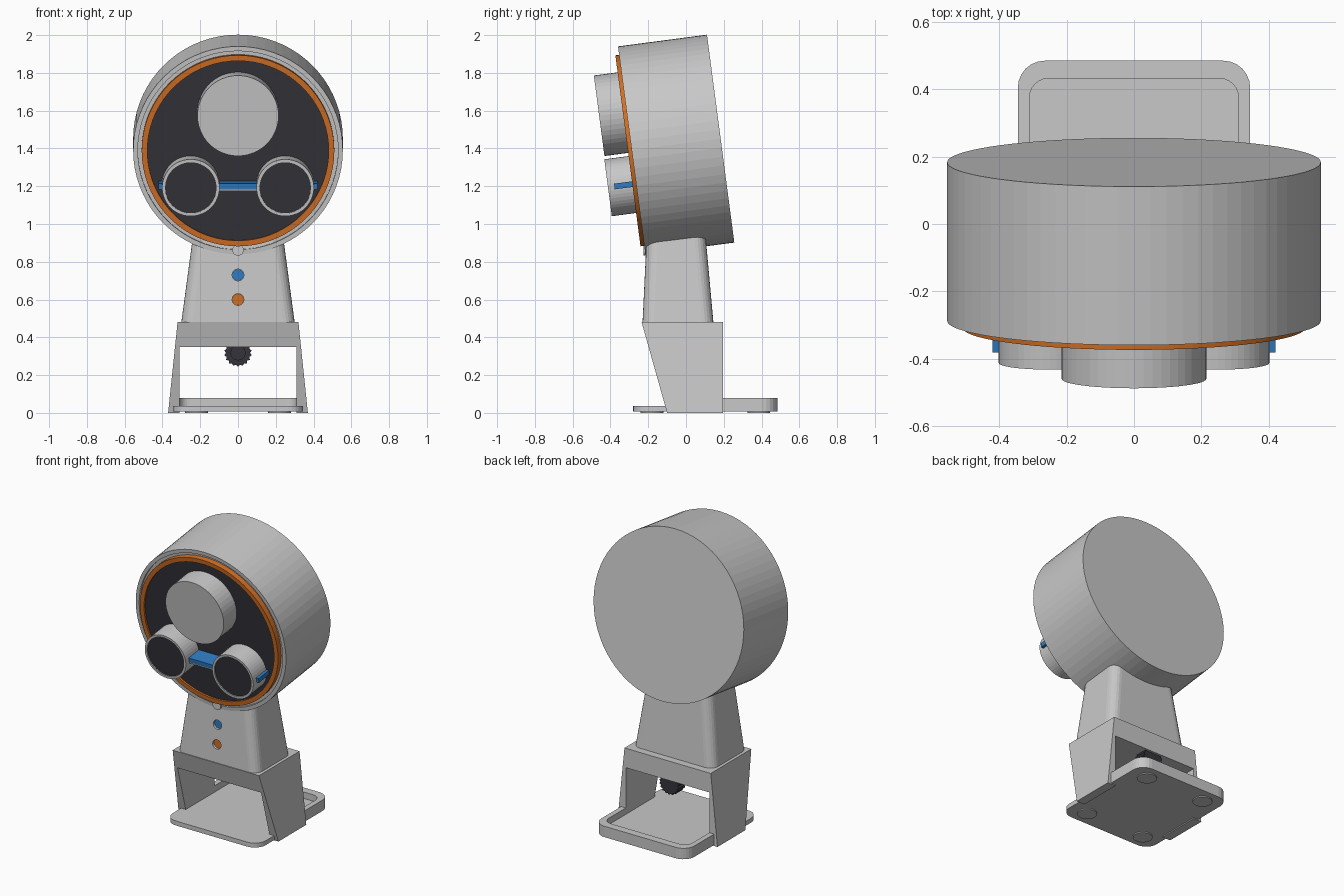
import bpy, bmesh
from math import sin, cos, pi, radians
from mathutils import Matrix, Vector

if "Cube" in bpy.data.objects:
    bpy.data.objects.remove(bpy.data.objects["Cube"])


def material(name, rgb):
    m = bpy.data.materials.new(name)
    m.use_nodes = True
    m.diffuse_color = (*rgb, 1)
    m.node_tree.nodes["Principled BSDF"].inputs["Base Color"].default_value = (*rgb, 1)
    return m


GREY = material("light grey", (0.58, 0.58, 0.58))
DARK = material("charcoal", (0.035, 0.033, 0.043))
ORANGE = material("orange", (0.64, 0.16, 0.018))
BLUE = material("blue", (0.028, 0.2, 0.54))


def finish(name, bm, mat, matrix=Matrix()):
    bmesh.ops.remove_doubles(bm, verts=bm.verts, dist=1e-5)
    bmesh.ops.recalc_face_normals(bm, faces=bm.faces)
    mesh = bpy.data.meshes.new(name)
    bm.to_mesh(mesh)
    bm.free()
    mesh.materials.append(mat)
    obj = bpy.data.objects.new(name, mesh)
    obj.matrix_world = matrix
    bpy.context.collection.objects.link(obj)
    return obj


def lathe(name, profile, mat, matrix, segs=48):
    """Spin (radius, height) points around local z."""
    bm = bmesh.new()
    verts = [bm.verts.new((r, 0, h)) for r, h in profile]
    edges = [bm.edges.new(pair) for pair in zip(verts, verts[1:])]
    bmesh.ops.spin(bm, geom=verts + edges, cent=(0, 0, 0), axis=(0, 0, 1),
                   angle=2 * pi, steps=segs)
    return finish(name, bm, mat, matrix)


def disc(name, radius, low, high, mat, matrix, segs=48):
    return lathe(name, [(0, low), (radius, low), (radius, high), (0, high)], mat, matrix, segs)


def loft(name, rings, mat, matrix=Matrix()):
    """Join equal-length point loops and cap both ends."""
    bm = bmesh.new()
    loops = [[bm.verts.new(p) for p in ring] for ring in rings]
    n = len(loops[0])
    for a, b in zip(loops, loops[1:]):
        for i in range(n):
            j = (i + 1) % n
            bm.faces.new((a[i], a[j], b[j], b[i]))
    bm.faces.new(loops[0])
    bm.faces.new(loops[-1])
    return finish(name, bm, mat, matrix)


def rounded(x, y0, y1, r, z, steps=6):
    """Rounded rectangle, starting at the front left corner."""
    centres = [(x - r, y0 + r, -90), (x - r, y1 - r, 0), (r - x, y1 - r, 90), (r - x, y0 + r, 180)]
    return [(cx + r * cos(radians(a + 90 * k / steps)), cy + r * sin(radians(a + 90 * k / steps)), z)
            for cx, cy, a in centres for k in range(steps + 1)]


def box(name, x, y0, y1, z0, z1, mat, matrix):
    rings = [[(-x, y0, z), (x, y0, z), (x, y1, z), (-x, y1, z)] for z in (z0, z1)]
    return loft(name, rings, mat, matrix)


# Tilted head frame: local z points out of the face, local y points up it
HEAD = Matrix.Translation((0, -0.2875, 1.39)) @ Matrix.Rotation(radians(97.5), 4, "X")


def on_face(x, y):
    return HEAD @ Matrix.Translation((x, y, 0))


# Head drum with raised rim, orange ring and dark face
lathe("head_drum", [(0, -0.475), (0.555, -0.475), (0.555, 0), (0.53, 0),
                    (0.53, -0.015), (0, -0.015)], GREY, HEAD, 72)
lathe("face_ring", [(0.51, -0.015), (0.51, 0.02), (0.48, 0.02), (0.48, -0.015),
                    (0.51, -0.015)], ORANGE, HEAD, 72)
disc("face_panel", 0.485, -0.014, 0.008, DARK, HEAD, 72)

# Large upper barrel and two lower eye barrels
disc("upper_barrel", 0.215, 0, 0.147, GREY, on_face(0, 0.204))
for side, sx in (("left", 1), ("right", -1)):
    place = on_face(sx * 0.25, -0.18)
    lathe(side + "_eye_barrel", [(0, 0), (0.152, 0), (0.152, 0.15), (0.136, 0.15),
                                 (0.136, 0.138), (0, 0.138)], GREY, place)
    disc(side + "_eye_lens", 0.136, 0.137, 0.143, DARK, place)

# Bar through the eyes
box("eye_bar", 0.42, -0.193, -0.163, 0, 0.116, BLUE, HEAD)
box("eye_bar_strip", 0.11, -0.201, -0.193, 0, 0.114, GREY, HEAD)

# Neck, tapering up into the drum
neck = loft("neck", [rounded(0.3, -0.23, 0.145, 0.06, 0.48),
                     rounded(0.23, -0.205, 0.098, 0.06, 1.0)], GREY)

# Row of indicators: two sunken, the top one raised
FORWARD = Matrix.Rotation(radians(90), 4, "X")
for name, z, mat in (("lower", 0.6, ORANGE), ("middle", 0.73, BLUE)):
    front = 0.23 - 0.025 * (z - 0.48) / 0.52
    place = Matrix.Translation((0, -front, z)) @ FORWARD
    cutter = disc(name + "_indicator_cutter", 0.031, -0.025, 0.05, mat, place, 24)
    cutter.hide_render = True
    cutter.hide_viewport = True
    cut = neck.modifiers.new(name + " hole", "BOOLEAN")
    cut.operation = "DIFFERENCE"
    cut.object = cutter
    disc(name + "_indicator", 0.0305, -0.03, -0.014, mat, place, 24)
disc("top_indicator", 0.03, 0, 0.226, GREY, Matrix.Translation((0, 0, 0.862)) @ FORWARD, 24)

# Arched stand with sloping front
arch = [(-0.37, 0), (-0.31, 0), (-0.31, 0.35), (0.31, 0.35),
        (0.31, 0), (0.37, 0), (0.32, 0.48), (-0.32, 0.48)]
loft("stand", [[(x, -0.10 - 0.135 * z / 0.48, z) for x, z in arch],
               [(x, 0.195, z) for x, z in arch]], GREY)

# Ridged thumb knob under the stand
ridges = [(r * cos(pi * i / 18), r * sin(pi * i / 18))
          for i in range(36) for r in [0.073 if i % 2 else 0.064]]
BACKWARD = Matrix.Translation((0, 0.1, 0.318)) @ Matrix.Rotation(radians(-90), 4, "X")
loft("knob_head", [[(x, y, z) for x, y in ridges] for z in (0, 0.08)], DARK, BACKWARD)
disc("knob_shaft", 0.04, -0.1, 0, DARK, BACKWARD, 24)

# Base plate with a raised lip round the back
loft("base_plate", [rounded(0.345, -0.28, 0.485, 0.08, z) for z in (0.007, 0.037)], GREY)
outer = rounded(0.345, -0.1, 0.485, 0.08, 0)[7:21]
inner = rounded(0.31, -0.1, 0.432, 0.055, 0)[7:21]
lip = [(0.345, 0.0, 0)] + outer + [(-0.345, 0.0, 0), (-0.31, 0.0, 0)] + inner[::-1] + [(0.31, 0.0, 0)]
loft("base_lip", [[(x, y, z) for x, y, _ in lip] for z in (0.01, 0.08)], GREY)

# Four round feet
for fx in (-0.22, 0.22):
    for fy in (-0.18, 0.385):
        disc("foot", 0.06, 0, 0.01, GREY, Matrix.Translation((fx, fy, 0)), 32)
